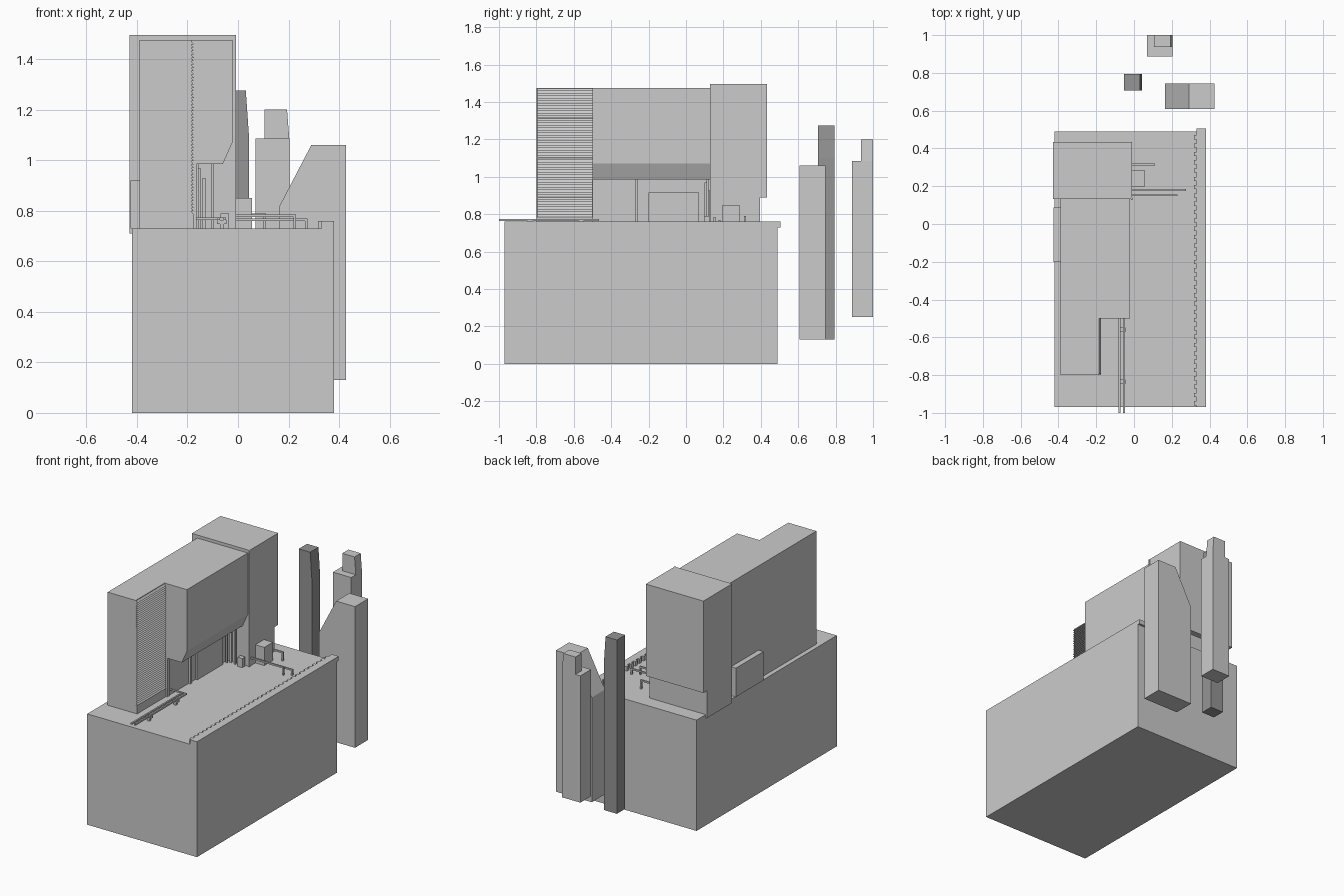
import bpy, bmesh

if "Cube" in bpy.data.objects:
    bpy.data.objects.remove(bpy.data.objects["Cube"])


def finish(name, bm, mat=None):
    bmesh.ops.recalc_face_normals(bm, faces=bm.faces)
    mesh = bpy.data.meshes.new(name)
    bm.to_mesh(mesh)
    bm.free()
    ob = bpy.data.objects.new(name, mesh)
    bpy.context.collection.objects.link(ob)
    if mat:
        mesh.materials.append(mat)
    return ob


def extrude(name, pts, depth, mat=None):
    """Extrude a closed 3D outline along a vector."""
    bm = bmesh.new()
    face = bm.faces.new([bm.verts.new(p) for p in pts])
    new = bmesh.ops.extrude_face_region(bm, geom=[face])["geom"]
    bmesh.ops.translate(bm, vec=depth,
                        verts=[g for g in new if isinstance(g, bmesh.types.BMVert)])
    return finish(name, bm, mat)


def box(name, x, y, z, mat=None):
    pts = [(x[0], y[0], z[0]), (x[1], y[0], z[0]), (x[1], y[1], z[0]), (x[0], y[1], z[0])]
    return extrude(name, pts, (0, 0, z[1] - z[0]), mat)


def front_profile(name, xz, y0, y1, mat=None):
    return extrude(name, [(x, y0, z) for x, z in xz], (0, y1 - y0, 0), mat)


def array(ob, count, step):
    mod = ob.modifiers.new("repeat", "ARRAY")
    mod.count = count
    mod.use_relative_offset = False
    mod.use_constant_offset = True
    mod.constant_offset_displace = step


dark = bpy.data.materials.new("dark_grey")
dark.diffuse_color = (0.3, 0.3, 0.3, 1)
dark.use_nodes = True
dark.node_tree.nodes["Principled BSDF"].inputs["Base Color"].default_value = dark.diffuse_color
DECK = 0.73

# Base block and the toothed curb along its right edge
box("base", (-0.42, 0.38), (-0.97, 0.49), (0, DECK))
box("curb", (0.33, 0.38), (-0.97, 0.505), (DECK, 0.76))
tooth = box("curb_tooth", (0.317, 0.33), (-0.96, -0.938), (DECK, 0.76))
array(tooth, 33, (0, 0.044, 0))

# Long building: L-shaped plan with an overhanging upper floor
front_profile("front_wing", [(-0.39, DECK), (-0.185, DECK), (-0.185, 1.475), (-0.39, 1.475)],
              -0.80, -0.50)
front_profile("main_building", [(-0.39, DECK), (-0.17, DECK), (-0.17, 0.985), (-0.06, 0.985),
                                (-0.022, 1.07), (-0.022, 1.475), (-0.39, 1.475)], -0.50, 0.135)

# Louvred wall on the front wing, as thin wedge slats
slat = front_profile("louvre_slat", [(-0.185, 0.785), (-0.175, 0.785), (-0.185, 0.798)],
                     -0.795, -0.50)
array(slat, 52, (0, 0, 0.0132))
box("louvre_sill", (-0.185, -0.175), (-0.80, -0.50), (DECK, 0.785))

# Ground floor details under the overhang
box("door_panel", (-0.17, -0.157), (-0.20, 0.07), (DECK, 0.915))
box("wall_post", (-0.17, -0.157), (-0.272, -0.257), (DECK, 0.985))
box("corner_post", (-0.18, -0.165), (-0.50, -0.475), (DECK, 0.985))
box("back_annex", (-0.425, -0.39), (-0.20, 0.087), (DECK, 0.92))

# Tall tower, set back at the lower rear, with a thin side skin
tower = [(-0.43, 0.133, 0.71), (-0.43, 0.395, 0.71), (-0.43, 0.395, 0.89),
         (-0.43, 0.433, 0.89), (-0.43, 0.433, 1.495), (-0.43, 0.133, 1.495)]
extrude("tall_tower", tower, (0.42, 0, 0))
box("tower_edge_fin", (-0.015, -0.008), (0.128, 0.14), (DECK, 1.495))

# Rail frame at the front with its supports
for i, x in enumerate((-0.077, -0.052)):
    box(f"rail_{i}", (x - 0.005, x + 0.005), (-1.0, -0.465), (0.763, 0.773))
for i, y in enumerate((-0.835, -0.56)):
    box(f"rail_support_{i}", (-0.083, -0.045), (y - 0.013, y + 0.013), (0.748, 0.763))
    box(f"rail_foot_{i}", (-0.072, -0.055), (y - 0.008, y + 0.008), (DECK, 0.748))
box("rail_end_arm", (-0.17, -0.047), (-0.472, -0.464), (0.763, 0.773))

# Pipes across the deck, each turning down at its end
for i, (y, x_end, z) in enumerate(((0.18, 0.275, 0.765), (0.152, 0.23, 0.78), (0.315, 0.11, 0.785))):
    r = 0.005
    front_profile(f"deck_pipe_{i}", [(-0.01, z - r), (x_end - 2 * r, z - r), (x_end - 2 * r, DECK),
                                     (x_end, DECK), (x_end, z + r), (-0.01, z + r)], y - r, y + r)
for i, (x, y, top) in enumerate(((-0.155, 0.105, 0.97), (-0.135, 0.12, 0.93), (-0.10, 0.115, 0.985))):
    box(f"riser_pipe_{i}", (x - 0.006, x + 0.006), (y - 0.006, y + 0.006), (DECK, top))

# Boxes on the deck
box("vent_box", (-0.01, 0.055), (0.195, 0.285), (DECK, 0.85))
box("small_box", (-0.07, -0.035), (0.095, 0.125), (DECK, 0.79))

# Separate background towers
front_profile("dark_background_tower", [(-0.052, 0.13), (0.043, 0.13), (0.043, 1.10), (0.031, 1.275),
                                        (-0.052, 1.275)], 0.707, 0.793, dark)
front_profile("sloped_background_tower", [(0.165, 0.13), (0.427, 0.13), (0.427, 1.06), (0.29, 1.06),
                                          (0.165, 0.82)], 0.608, 0.745)
box("stepped_background_tower", (0.07, 0.203), (0.888, 1.0), (0.25, 1.085))
front_profile("stepped_tower_top", [(0.105, 1.085), (0.203, 1.085), (0.194, 1.20), (0.105, 1.20)],
              0.936, 1.0)
